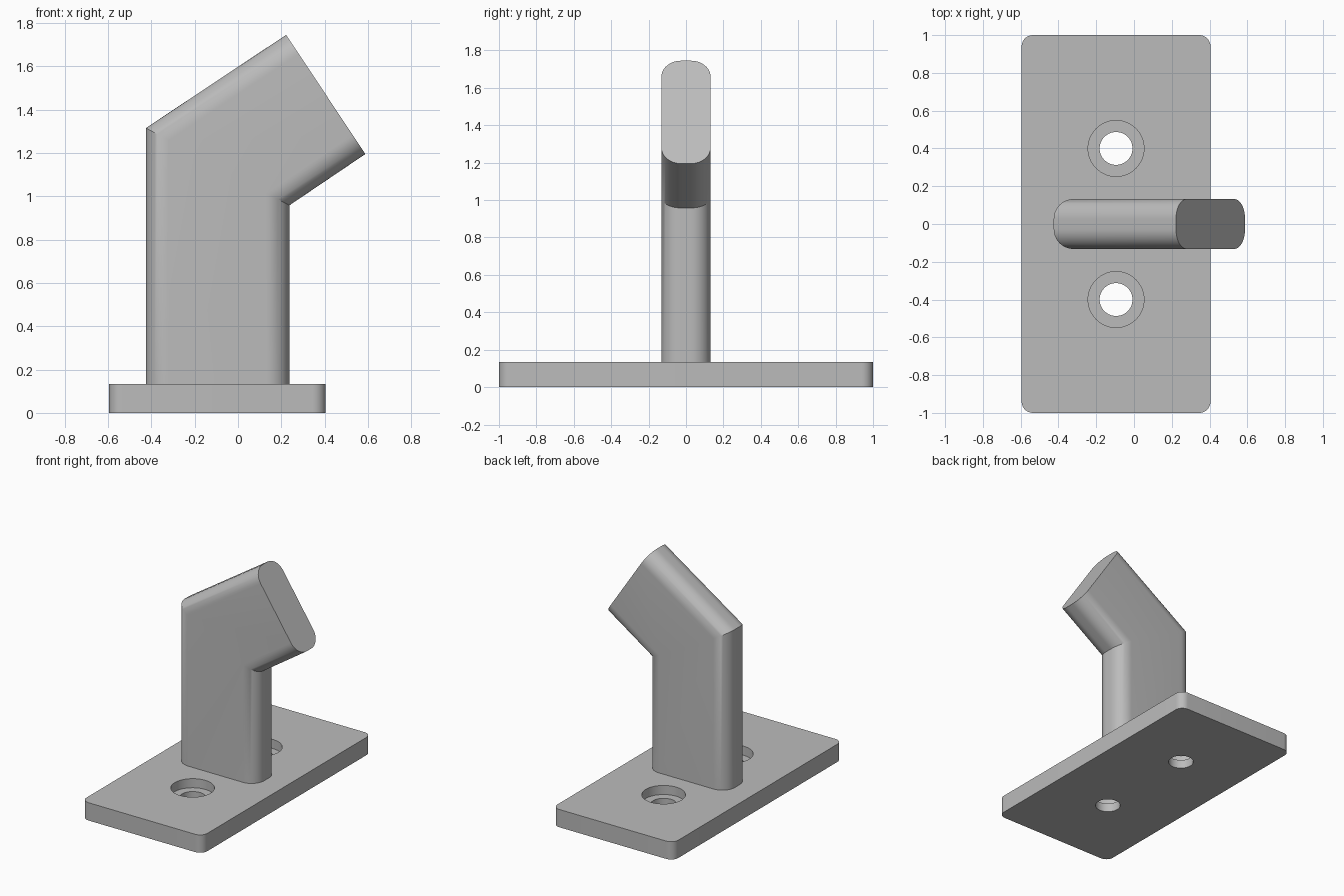
import bpy
import bmesh
from math import cos, sin, pi, radians
from mathutils import Vector

cube = bpy.data.objects.get("Cube")
if cube:
    bpy.data.objects.remove(cube, do_unlink=True)

# Single plain grey
grey = bpy.data.materials.new("plain grey")
grey.use_nodes = True
colour = (0.5, 0.5, 0.5, 1)
grey.diffuse_color = colour
grey.node_tree.nodes["Principled BSDF"].inputs["Base Color"].default_value = colour


def rounded_rect(half_u, half_v, radius, steps=12):
    """Counter-clockwise outline of a rectangle with round corners."""
    points = []
    corners = [(1, 1), (-1, 1), (-1, -1), (1, -1)]
    for quarter, (su, sv) in enumerate(corners):
        for i in range(steps + 1):
            a = (quarter + i / steps) * pi / 2
            points.append((su * (half_u - radius) + radius * cos(a),
                           sv * (half_v - radius) + radius * sin(a)))
    return points


def circle(radius, count=64):
    return [(radius * cos(2 * pi * i / count), radius * sin(2 * pi * i / count))
            for i in range(count)]


def loft(name, rings):
    """Closed solid through a list of equal-length rings."""
    bm = bmesh.new()
    loops = [[bm.verts.new(p) for p in ring] for ring in rings]
    bm.faces.new(loops[0][::-1])
    bm.faces.new(loops[-1])
    for low, high in zip(loops, loops[1:]):
        for i in range(len(low)):
            j = (i + 1) % len(low)
            bm.faces.new((low[i], low[j], high[j], high[i]))
    bmesh.ops.recalc_face_normals(bm, faces=bm.faces)
    mesh = bpy.data.meshes.new(name)
    bm.to_mesh(mesh)
    bm.free()
    mesh.materials.append(grey)
    obj = bpy.data.objects.new(name, mesh)
    bpy.context.collection.objects.link(obj)
    return obj


def activate(obj):
    bpy.ops.object.select_all(action='DESELECT')
    obj.select_set(True)
    bpy.context.view_layer.objects.active = obj


# Base plate
plate_x, plate_top = -0.095, 0.133
outline = rounded_rect(0.5, 1.0, 0.06)
plate = loft("base_plate", [[(plate_x + u, v, z) for u, v in outline]
                            for z in (0, plate_top)])

# Counterbored screw holes
for side in (-1, 1):
    steps = [(0.087, -0.1), (0.087, 0.065), (0.148, 0.065), (0.148, 0.25)]
    cutter = loft("hole_cutter", [[(plate_x + u, side * 0.4 + v, z) for u, v in circle(r)]
                                  for r, z in steps])
    cutter.hide_render = True
    cut = plate.modifiers.new("screw_hole", 'BOOLEAN')
    cut.operation = 'DIFFERENCE'
    cut.solver = 'EXACT'
    cut.object = cutter
    activate(plate)
    bpy.ops.object.modifier_apply(modifier=cut.name)
    bpy.data.objects.remove(cutter, do_unlink=True)

# Bent arm: one section swept through a mitred bend, each station
# given by its left and right edge in the xz plane
half_width, half_depth = 0.331, 0.132
section = rounded_rect(half_width, half_depth, 0.105)
stations = [((-0.425, plate_top - 0.01), (0.237, plate_top - 0.01)),
            ((-0.425, 1.315), (0.237, 0.958)),
            ((0.222, 1.745), (0.588, 1.195))]
rings = []
for left, right in stations:
    a, b = Vector((left[0], 0, left[1])), Vector((right[0], 0, right[1]))
    rings.append([a.lerp(b, 0.5 + u / (2 * half_width)) + Vector((0, v, 0))
                  for u, v in section])
arm = loft("bent_arm", rings)

for obj in (plate, arm):
    activate(obj)
    bpy.ops.object.shade_smooth_by_angle(angle=radians(25))
